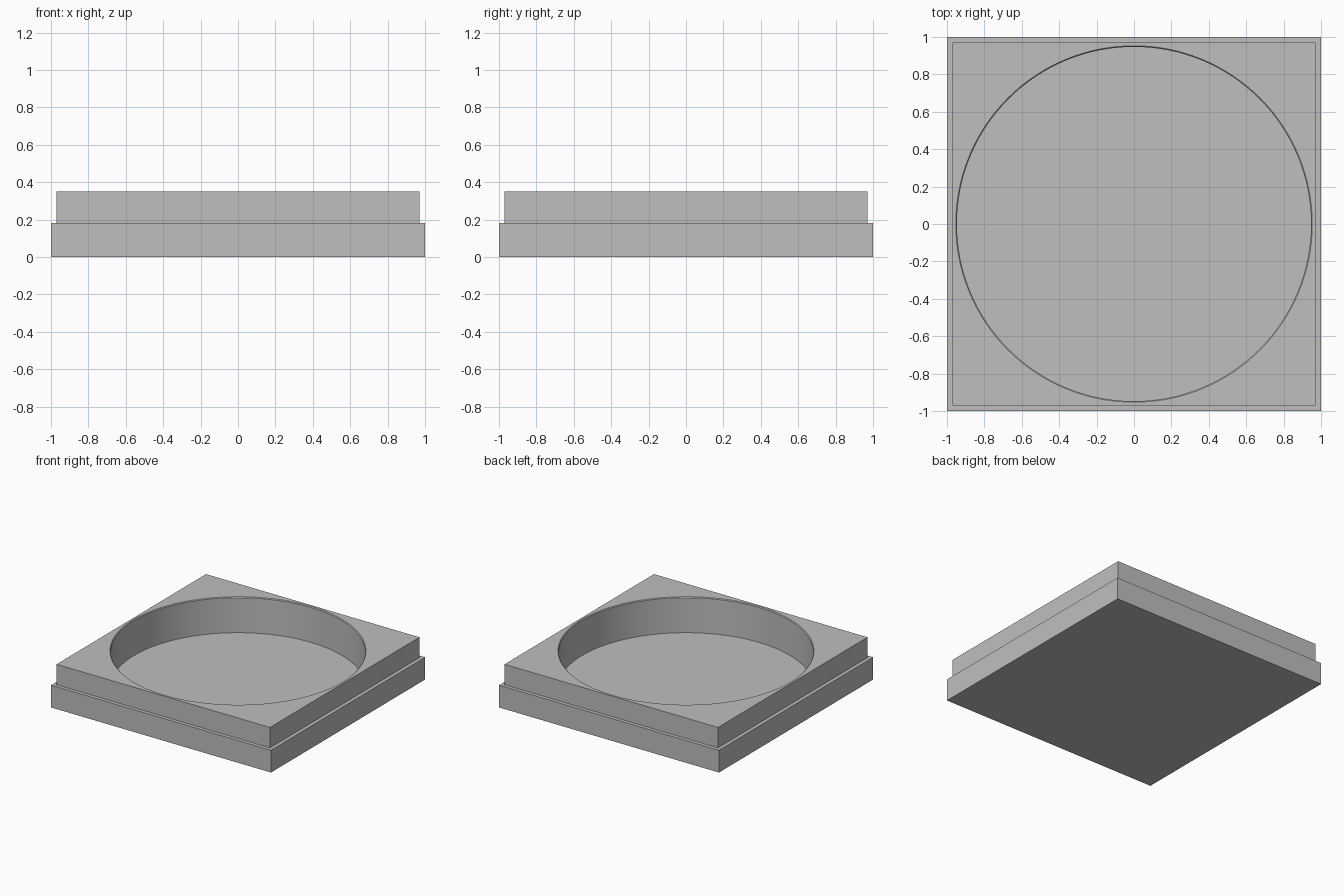
import bpy, bmesh
from math import cos, sin, pi

cube = bpy.data.objects.get("Cube")
if cube:
    bpy.data.objects.remove(cube, do_unlink=True)

BASE_TOP, TOP, FLOOR = 0.183, 0.351, 0.058
SEGMENTS = 128  # a multiple of 8, so the square sections get true corners

grey = bpy.data.materials.new("plain grey")
grey.use_nodes = True
colour = (0.52, 0.52, 0.52, 1)
grey.diffuse_color = colour
grey.node_tree.nodes["Principled BSDF"].inputs["Base Color"].default_value = colour


def section(bm, shape, size, z):
    """A closed ring of vertices: a square or a circle of the given half width."""
    ring = []
    for i in range(SEGMENTS):
        a = 2 * pi * i / SEGMENTS
        x, y = cos(a), sin(a)
        r = size / max(abs(x), abs(y)) if shape == "square" else size
        ring.append(bm.verts.new((r * x, r * y, z)))
    return ring


# Sections from the underside, up the stepped outside, over the rim, into the recess
sections = [
    ("square", 1.0, 0),
    ("square", 1.0, BASE_TOP),
    ("square", 0.97, BASE_TOP),
    ("square", 0.97, TOP),
    ("circle", 0.953, TOP),
    ("circle", 0.947, TOP - 0.006),
    ("circle", 0.947, FLOOR),
]
bm = bmesh.new()
rings = [section(bm, *s) for s in sections]
for low, high in zip(rings, rings[1:]):
    for i in range(SEGMENTS):
        j = (i + 1) % SEGMENTS
        bm.faces.new((low[i], low[j], high[j], high[i]))

# Underside and recess floor
bm.faces.new(rings[0][::-1])
bm.faces.new(rings[-1])

mesh = bpy.data.meshes.new("stepped_tray")
bm.to_mesh(mesh)
bm.free()
mesh.materials.append(grey)
tray = bpy.data.objects.new("stepped_tray", mesh)
bpy.context.collection.objects.link(tray)

# Smooth the round wall, keep the corners crisp
bpy.ops.object.select_all(action='DESELECT')
tray.select_set(True)
bpy.context.view_layer.objects.active = tray
bpy.ops.object.shade_smooth_by_angle(angle=0.5)
